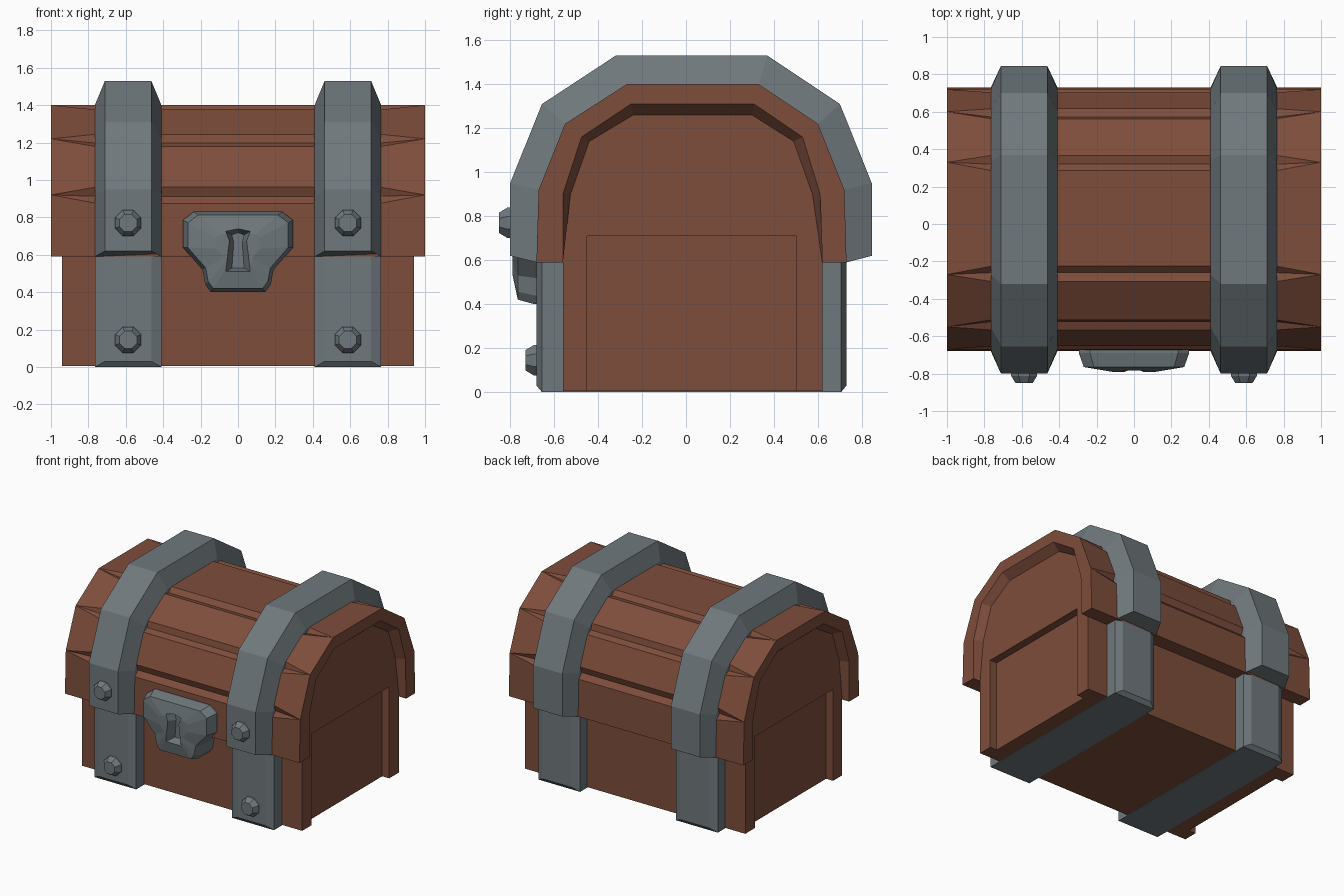
import bpy, bmesh, math
from mathutils import Vector

if "Cube" in bpy.data.objects:
    bpy.data.objects.remove(bpy.data.objects["Cube"])


def material(name, rgb):
    m = bpy.data.materials.new(name)
    m.diffuse_color = (*rgb, 1)
    m.use_nodes = True
    m.node_tree.nodes["Principled BSDF"].inputs["Base Color"].default_value = m.diffuse_color
    return m


WOOD = material("wood", (0.21, 0.075, 0.045))
IRON = material("iron", (0.16, 0.19, 0.205))


def finish(name, bm, mat):
    bmesh.ops.remove_doubles(bm, verts=bm.verts, dist=1e-5)
    bmesh.ops.recalc_face_normals(bm, faces=bm.faces)
    me = bpy.data.meshes.new(name)
    bm.to_mesh(me)
    bm.free()
    ob = bpy.data.objects.new(name, me)
    bpy.context.collection.objects.link(ob)
    me.materials.append(mat)
    return ob


def loft(name, rings, mat, closed=True, caps=True, rims=False):
    """Skin a list of point rings; rims closes the two long open sides."""
    bm = bmesh.new()
    vs = [[bm.verts.new(p) for p in r] for r in rings]
    n = len(rings[0])
    for a, b in zip(vs, vs[1:]):
        for i in range(n if closed else n - 1):
            j = (i + 1) % n
            bm.faces.new((a[i], a[j], b[j], b[i]))
    if caps:
        bm.faces.new(vs[0])
        bm.faces.new(vs[-1])
    if rims:
        bm.faces.new([r[0] for r in vs])
        bm.faces.new([r[-1] for r in vs])
    return finish(name, bm, mat)


def box(name, x, y, z, mat):
    ring = lambda xx: [(xx, y[0], z[0]), (xx, y[1], z[0]), (xx, y[1], z[1]), (xx, y[0], z[1])]
    return loft(name, [ring(x[0]), ring(x[1])], mat)


# Arch profiles as (y, z), front to back
OUTER = [(-.68, .59), (-.67, .92), (-.55, 1.22), (-.27, 1.4),
         (.33, 1.4), (.60, 1.22), (.72, .92), (.73, .59)]
INNER = [(-.56, .59), (-.56, .90), (-.475, 1.16), (-.25, 1.31),
         (.31, 1.31), (.53, 1.16), (.61, .90), (.62, .59)]
PANEL = [(-.56, .59), (-.525, .90), (-.44, 1.14), (-.24, 1.26),
         (.30, 1.26), (.49, 1.14), (.575, .90), (.62, .59)]
BAND = [(-.80, .62), (-.80, .95), (-.655, 1.31), (-.32, 1.53),
        (.37, 1.53), (.70, 1.31), (.845, .95), (.845, .62)]


def section(profile, x, notch=0.0):
    """Arch at x, with every corner split into a V groove of the given size."""
    p = [Vector(q) for q in profile]
    out = [p[0]]
    for a, c, b in zip(p, p[1:], p[2:]):
        da, db = (a - c).normalized(), (b - c).normalized()
        out += [c + da * notch, c + (da + db).normalized() * notch * .8, c + db * notch]
    out.append(p[-1])
    return [(x, q.x, q.y) for q in out]


# Body: inner box with recessed ends, plus front and back boards
box("body_box", (-.88, .88), (-.46, .51), (.005, .75), WOOD)
box("front_board", (-.94, .94), (-.56, -.45), (.005, .6), WOOD)
box("back_board", (-.94, .94), (.5, .62), (.005, .6), WOOD)

# Lid: grooved shell with raised end rims, and a core that fills both ends
loft("lid_shell",
     [section(PANEL, -.94), section(INNER, -1), section(OUTER, -1),
      section(OUTER, -.76, .045), section(OUTER, .76, .045),
      section(OUTER, 1), section(INNER, 1), section(PANEL, .94)],
     WOOD, closed=False, caps=False, rims=True)
core = PANEL + [(.5, .59), (.5, .71), (-.45, .71), (-.45, .59)]
loft("lid_core", [[(x, y, z) for y, z in core] for x in (-.94, .94)], WOOD)


def rivet(name, x, y, z):
    rings = []
    for r, d in ((.075, -.03), (.075, .012), (.05, .05)):
        rings.append([(x + r * math.cos(t), y - d, z + r * math.sin(t))
                      for t in (math.pi / 8 + k * math.pi / 4 for k in range(8))])
    loft(name, rings, IRON)


# Iron straps and rivets, one set on each side
for s, side in ((-1, "left"), (1, "right")):
    cx, wide, slim = s * .5875, .178, .124
    rings = []
    for y, w, z in ((-.68, slim, .03), (-.655, wide, 0), (.705, wide, 0), (.73, slim, .03)):
        rings.append([(cx - w, y, z), (cx + w, y, z), (cx + w, y, .59), (cx - w, y, .59)])
    loft(f"body_strap_{side}", rings, IRON)
    rings = []
    for i, o, b in zip(INNER, OUTER, BAND):
        rings.append([(cx - wide, *i), (cx - wide, *o), (cx - slim, *b),
                      (cx + slim, *b), (cx + wide, *o), (cx + wide, *i)])
    loft(f"lid_strap_{side}", rings, IRON)
    rivet(f"lid_rivet_{side}", cx, -.80, .77)
    rivet(f"body_rivet_{side}", cx, -.68, .145)

# Lock plate: mirrored outline, chamfered and slightly domed
half = [(.235, .83), (.295, .785), (.295, .64), (.19, .52), (.175, .44), (.145, .40)]
outline = half + [(-x, z) for x, z in reversed(half)]
lock = loft("lock_plate",
            [[(x * k, y, .63 + (z - .63) * k) for x, z in outline]
             for y, k in ((-.55, 1), (-.69, 1), (-.765, .91), (-.79, .4))], IRON)

# Keyhole: tapered recess cut into the lock plate
key = [(0, .74), (.065, .725), (.045, .675), (.065, .51),
       (-.065, .51), (-.045, .675), (-.065, .725)]
cutter = loft("keyhole_cutter",
              [[(x * k, y, .62 + (z - .62) * m) for x, z in key]
               for y, k, m in ((-.83, 1.2, 1.1), (-.785, 1, 1), (-.72, .5, .82))], IRON)
cutter.hide_render = True
cutter.hide_viewport = False
cutter.display_type = 'WIRE'
mod = lock.modifiers.new("keyhole", 'BOOLEAN')
mod.operation = 'DIFFERENCE'
mod.solver = 'EXACT'
mod.object = cutter
